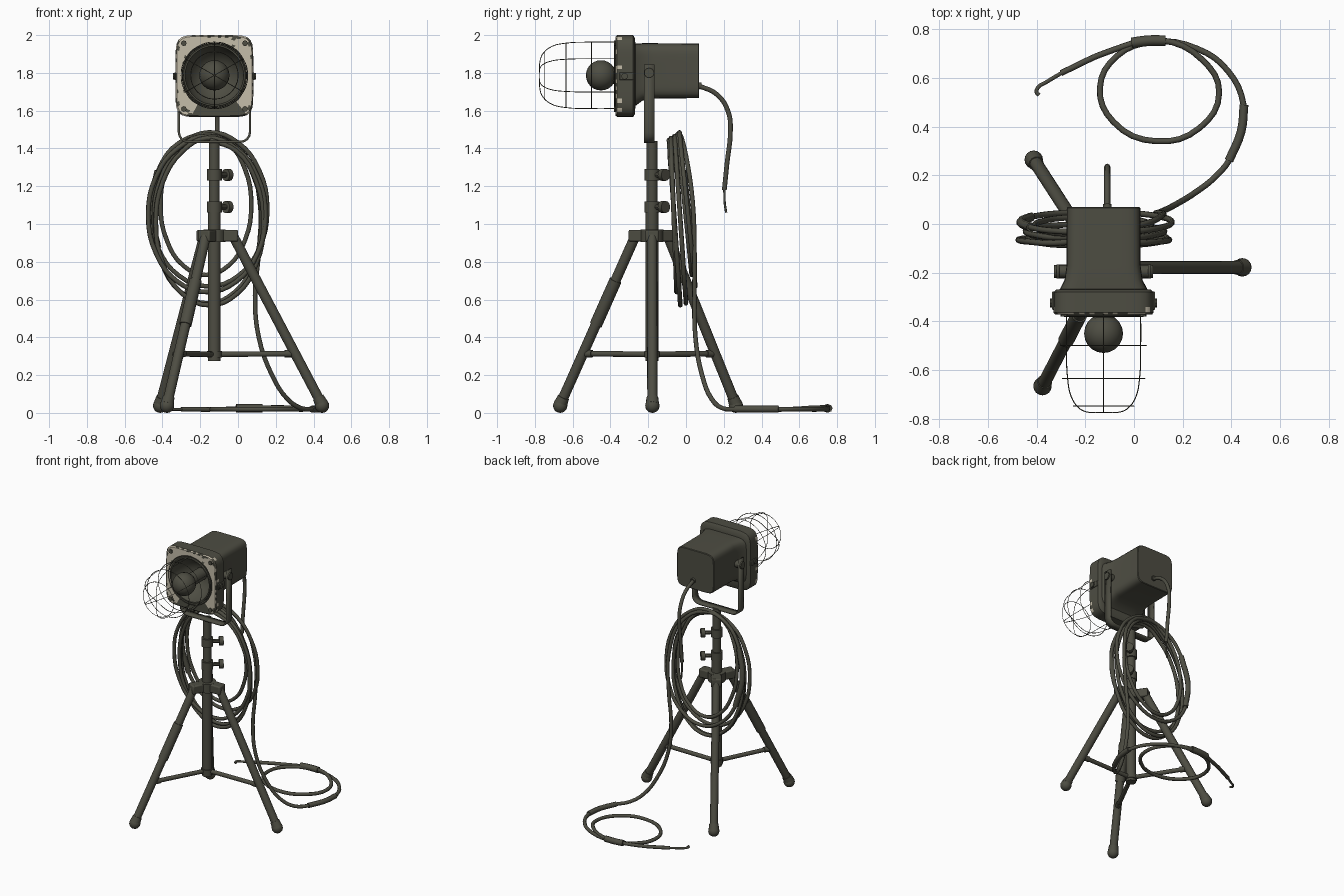
import bpy, bmesh, math, random
from mathutils import Vector

random.seed(4)
cube = bpy.data.objects.get("Cube")
if cube:
    bpy.data.objects.remove(cube, do_unlink=True)

AX, AY = -0.125, -0.18          # mast axis
LAMP_Z = 1.787


def material(name, rgb):
    m = bpy.data.materials.new(name)
    m.use_nodes = True
    m.diffuse_color = (*rgb, 1)
    m.node_tree.nodes["Principled BSDF"].inputs["Base Color"].default_value = (*rgb, 1)
    return m


olive = material("dark olive paint", (0.075, 0.074, 0.055))
cream = material("worn cream paint", (0.56, 0.51, 0.40))


def finish(ob, mats=(olive,), angle=40):
    for m in mats:
        ob.data.materials.append(m)
    bpy.ops.object.select_all(action="DESELECT")
    ob.select_set(True)
    bpy.context.view_layer.objects.active = ob
    bpy.ops.object.shade_smooth_by_angle(angle=math.radians(angle))
    return ob


def from_bmesh(name, bm, **kw):
    bmesh.ops.recalc_face_normals(bm, faces=bm.faces)
    me = bpy.data.meshes.new(name)
    bm.to_mesh(me)
    bm.free()
    ob = bpy.data.objects.new(name, me)
    bpy.context.collection.objects.link(ob)
    return finish(ob, **kw)


def rod(name, a, b, r, r2=None, sides=14):
    a, b = Vector(a), Vector(b)
    bm = bmesh.new()
    bmesh.ops.create_cone(bm, cap_ends=True, segments=sides, radius1=r,
                          radius2=r if r2 is None else r2, depth=(b - a).length)
    q = Vector((0, 0, 1)).rotation_difference(b - a)
    for v in bm.verts:
        v.co = q @ v.co + (a + b) / 2
    return from_bmesh(name, bm)


def ball(name, at, r, seg=16):
    bm = bmesh.new()
    bmesh.ops.create_uvsphere(bm, u_segments=seg, v_segments=seg // 2 + 2, radius=r)
    bmesh.ops.translate(bm, verts=bm.verts, vec=Vector(at))
    return from_bmesh(name, bm)


def block(name, at, size, turn=0.0, bevel=0.008):
    bpy.ops.mesh.primitive_cube_add(size=1, location=at, rotation=(0, 0, turn))
    ob = bpy.context.object
    ob.name = name
    ob.scale = size
    bpy.ops.object.transform_apply(location=False, rotation=False, scale=True)
    mod = ob.modifiers.new("soft edges", "BEVEL")
    mod.width = bevel
    mod.segments = 2
    return finish(ob)


def tube(name, pts, r, cyclic=False, steps=4, round_res=2):
    cu = bpy.data.curves.new(name, "CURVE")
    cu.dimensions = "3D"
    cu.bevel_depth = r
    cu.bevel_resolution = round_res
    cu.resolution_u = steps
    cu.use_fill_caps = True
    sp = cu.splines.new("BEZIER")
    sp.bezier_points.add(len(pts) - 1)
    for bp, p in zip(sp.bezier_points, pts):
        bp.co = p
        bp.handle_left_type = bp.handle_right_type = "AUTO"
    sp.use_cyclic_u = cyclic
    tmp = bpy.data.objects.new(name + "_path", cu)
    bpy.context.collection.objects.link(tmp)
    bpy.context.view_layer.update()
    me = bpy.data.meshes.new_from_object(tmp.evaluated_get(bpy.context.evaluated_depsgraph_get()))
    bpy.data.objects.remove(tmp)
    ob = bpy.data.objects.new(name, me)
    bpy.context.collection.objects.link(ob)
    me.materials.clear()
    return finish(ob, angle=60)


# Lamp housing: one loft from the closed back, over the flange, into the reflector
def ring(y, a, b, cz, n):
    pts = []
    for i in range(72):
        t = math.tau * i / 72
        c, s = math.cos(t), math.sin(t)
        k = (abs(c / a) ** n + abs(s / b) ** n) ** (-1 / n)
        pts.append(Vector((AX + k * c, y, cz + k * s)))
    return pts


face_outer, face_inner = ring(-0.372, 0.199, 0.21, 1.783, 7), ring(-0.372, 0.165, 0.165, LAMP_Z, 2)
rings = [ring(0.07, 0.147, 0.141, 1.811, 7), ring(0.066, 0.151, 0.145, 1.811, 7),
         ring(-0.17, 0.152, 0.146, 1.811, 7), ring(-0.23, 0.16, 0.152, 1.805, 7),
         ring(-0.268, 0.18, 0.165, 1.79, 7), ring(-0.27, 0.195, 0.2, 1.783, 7),
         ring(-0.28, 0.206, 0.217, 1.783, 7), ring(-0.34, 0.206, 0.217, 1.783, 7),
         ring(-0.364, 0.206, 0.217, 1.783, 7)]
FIRST = len(rings)
STEPS = 6
rings += [[o.lerp(i, k / STEPS) for o, i in zip(face_outer, face_inner)] for k in range(STEPS + 1)]
rings += [ring(y, r, r, LAMP_Z, 2) for y, r in
          ((-0.382, 0.163), (-0.382, 0.155), (-0.34, 0.145), (-0.28, 0.11), (-0.24, 0.05))]
# share of cream paint left on each band, from the flange edge inward
paint_left = {-2: 0.2, -1: 0.5, 0: 0.8, 1: 0.97, 2: 1.0, 3: 1.0, 4: 0.9}
bm = bmesh.new()
loops = [[bm.verts.new(p) for p in pts] for pts in rings]
for k in range(len(loops) - 1):
    for i in range(72):
        j = (i + 1) % 72
        f = bm.faces.new((loops[k][i], loops[k][j], loops[k + 1][j], loops[k + 1][i]))
        bare = 238 < i * 5 < 310    # paint is gone along the bottom
        if not bare and random.random() < paint_left.get(k - FIRST, 0):
            f.material_index = 1
bm.faces.new(loops[0])
bm.faces.new(loops[-1])
from_bmesh("lamp_housing", bm, mats=(olive, cream), angle=35)

# Bulb and socket
rod("bulb_socket", (AX, -0.25, LAMP_Z), (AX, -0.39, LAMP_Z), 0.045)
ball("bulb", (AX, -0.45, LAMP_Z), 0.08, 20)

# Wire cage
WIRE = 0.0022
profile = [(-0.37, 0.176), (-0.5, 0.176), (-0.64, 0.17), (-0.71, 0.153),
           (-0.755, 0.118), (-0.772, 0.08), (-0.774, 0.0)]
for n in range(6):
    t = math.radians(90 + 60 * n)
    tube(f"cage_wire_{n + 1}", [(AX + r * math.cos(t), y, LAMP_Z + r * math.sin(t))
                                for y, r in profile], WIRE, round_res=0)
for n, (y, r) in enumerate(((-0.378, 0.176), (-0.5, 0.176), (-0.635, 0.17), (-0.748, 0.125))):
    tube(f"cage_ring_{n + 1}", [(AX + r * math.cos(t * math.tau / 12), y, LAMP_Z + r * math.sin(t * math.tau / 12))
                                for t in range(12)], WIRE, cyclic=True, round_res=0)

# Flange corner screws, side latches and pivot knobs
for s in (-1, 1):
    side = "left" if s > 0 else "right"
    for h in (-1, 1):
        x, z = AX + s * 0.162, 1.783 + h * 0.174
        rod(f"{side}_{'top' if h > 0 else 'bottom'}_screw", (x, -0.365, z), (x, -0.38, z), 0.015, sides=8)
    block(f"{side}_latch", (AX + s * 0.204, -0.315, 1.782), (0.016, 0.075, 0.04), bevel=0.004)
    rod(f"{side}_latch_pin", (AX + s * 0.2, -0.325, 1.782), (AX + s * 0.22, -0.325, 1.782), 0.018, sides=8)
    rod(f"{side}_pivot", (AX + s * 0.14, -0.195, 1.8), (AX + s * 0.203, -0.195, 1.8), 0.026)

# Yoke: flat strap bent in a U
half, low, bend = 0.188, 1.435, 0.05
path = [(half, 1.845)]
path += [(half - bend + bend * math.cos(t), low + bend - bend * math.sin(t))
         for t in (math.pi / 8 * i for i in range(5))]
path += [(-x, z) for x, z in reversed(path)]
bm = bmesh.new()
rows = [[bm.verts.new((AX + x, AY - 0.015 + w, z)) for w in (-0.028, 0.028)] for x, z in path]
for p, q in zip(rows, rows[1:]):
    bm.faces.new((p[0], p[1], q[1], q[0]))
yoke = from_bmesh("yoke", bm)
strap = yoke.modifiers.new("strap thickness", "SOLIDIFY")
strap.thickness = 0.012
strap.offset = 0

# Mast with clamp collars and round turn-knobs
rod("lower_mast", (AX, AY, 0.275), (AX, AY, 1.1), 0.034)
rod("upper_mast", (AX, AY, 1.1), (AX, AY, 1.44), 0.029)
side_dir = Vector((0.74, 0.67, 0))
for n, z in enumerate((1.09, 1.26)):
    centre = Vector((AX, AY, z))
    rod(f"collar_{n + 1}", (AX, AY, z - 0.03), (AX, AY, z + 0.03), 0.04)
    rod(f"knob_stem_{n + 1}", centre, centre + side_dir * 0.09, 0.014, sides=8)
    rod(f"knob_{n + 1}", centre + side_dir * 0.08, centre + side_dir * 0.108, 0.032)
rod("tripod_head", (AX, AY, 0.905), (AX, AY, 0.97), 0.06)
rod("strut_hub", (AX, AY, 0.292), (AX, AY, 0.328), 0.041)

# Tripod legs
feet = {"left": (0.445, -0.178), "back": (-0.412, 0.264), "front": (-0.376, -0.666)}
for name, (fx, fy) in feet.items():
    out = Vector((fx - AX, fy - AY, 0)).normalized()
    foot = Vector((fx, fy, 0.043))
    top = Vector((AX, AY, 0.945)) + out * 0.095
    block(f"{name}_leg_bracket", Vector((AX, AY, 0.938)) + out * 0.07, (0.11, 0.07, 0.062),
          math.atan2(out.y, out.x))
    down = (foot - top).normalized()
    rod(f"{name}_leg", top, foot, 0.027)
    rod(f"{name}_foot_sleeve", foot - down * 0.045, foot, 0.031, 0.036)
    ball(f"{name}_foot", foot - Vector((0, 0, 0.005)), 0.038)
    joint = top.lerp(foot, 0.7)
    rod(f"{name}_strut", (AX, AY, 0.31), joint, 0.015, sides=10)
    rod(f"{name}_strut_clamp", joint - out * 0.055, joint, 0.02, sides=10)
    if name == "front":
        rod("leg_wrap", top.lerp(foot, 0.27), top.lerp(foot, 0.53), 0.033)

# Long cable: loose coil hung on the mast, drop to the floor, floor loop
turns = [(-0.15, 0.285, 0.57, -0.09, -0.03), (-0.165, 0.31, 0.64, -0.08, -0.05),
         (-0.16, 0.285, 0.58, -0.06, 0.0), (-0.17, 0.24, 0.73, -0.045, 0.03),
         (-0.155, 0.31, 0.67, -0.035, 0.05)]
cable = []
for n, (cx, rx, low, y_top, y_low) in enumerate(turns):
    high = 1.445 + 0.01 * n
    for i in range(12):
        t = math.tau * i / 12
        k = (1 - math.cos(t)) / 2
        cable.append((cx + rx * math.sin(t), y_top + (y_low - y_top) * k, high + (low - high) * k))
cable += [(-0.13, -0.03, 1.47), (0.04, 0.0, 1.36), (0.115, 0.035, 1.12), (0.11, 0.045, 0.85),
          (0.09, 0.045, 0.62), (0.11, 0.05, 0.4), (0.18, 0.085, 0.2), (0.26, 0.135, 0.075), (0.33, 0.19, 0.026)]
floor = [(0.39, 0.26), (0.44, 0.38), (0.45, 0.49), (0.385, 0.63), (0.26, 0.72), (0.08, 0.748),
         (-0.07, 0.69), (-0.14, 0.56), (-0.085, 0.42), (0.09, 0.34), (0.27, 0.395), (0.35, 0.54),
         (0.28, 0.675), (0.11, 0.755), (-0.1, 0.71), (-0.3, 0.62)]
cable += [(x, y, 0.027 if 11 < i < 14 else 0.019) for i, (x, y) in enumerate(floor)]
tube("long_cable", cable, 0.0125)
tube("cable_tail", [(-0.29, 0.625, 0.019), (-0.36, 0.583, 0.019), (-0.395, 0.56, 0.022),
                    (-0.4, 0.54, 0.022), (-0.39, 0.53, 0.022)], 0.008)
tube("tape_floor_side", [(0.39, 0.26, 0.02), (0.44, 0.38, 0.02), (0.452, 0.49, 0.02)], 0.018)
tube("tape_floor_back", [(-0.01, 0.744, 0.024), (0.06, 0.753, 0.024), (0.13, 0.753, 0.024)], 0.022)
tube("tape_coil", cable[56:59], 0.019)

# Short cable from the back of the lamp
rod("cable_gland", (-0.11, 0.055, 1.735), (-0.11, 0.08, 1.73), 0.018)
tube("lamp_cable", [(-0.11, 0.06, 1.735), (-0.11, 0.165, 1.685), (-0.11, 0.225, 1.59), (-0.11, 0.235, 1.49),
                    (-0.11, 0.217, 1.32), (-0.11, 0.203, 1.18)], 0.0125)
tube("lamp_cable_end", [(-0.11, 0.203, 1.18), (-0.11, 0.205, 1.11), (-0.11, 0.213, 1.06)], 0.006)
